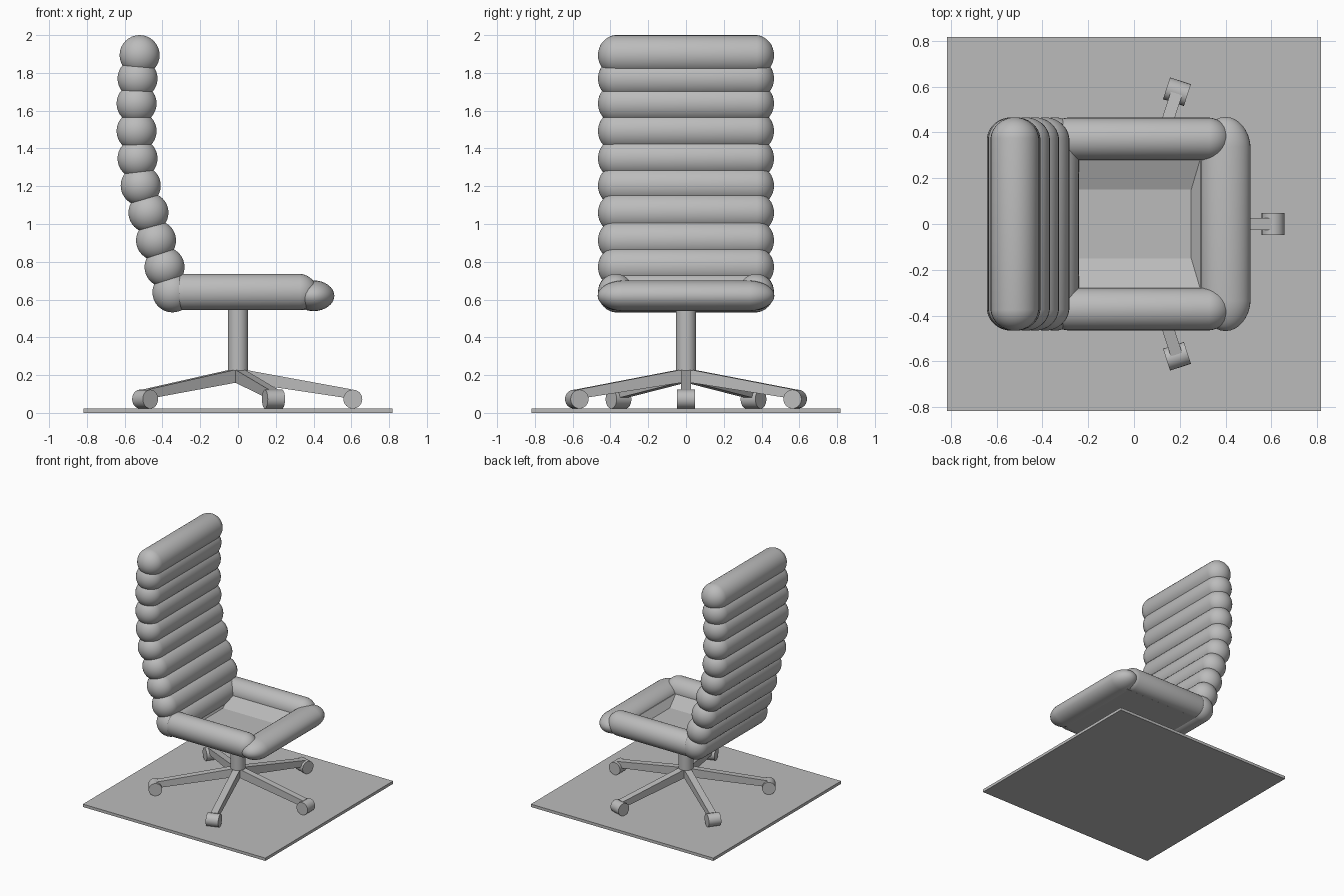
import bpy, bmesh, math
from mathutils import Matrix, Vector

if "Cube" in bpy.data.objects:
    bpy.data.objects.remove(bpy.data.objects["Cube"])

grey = bpy.data.materials.new("plain grey")
grey.diffuse_color = (0.5, 0.5, 0.5, 1)
grey.use_nodes = True
grey.node_tree.nodes["Principled BSDF"].inputs["Base Color"].default_value = grey.diffuse_color


def finish(name, bm, smooth=True):
    bmesh.ops.recalc_face_normals(bm, faces=bm.faces[:])
    me = bpy.data.meshes.new(name)
    bm.to_mesh(me)
    bm.free()
    ob = bpy.data.objects.new(name, me)
    bpy.context.collection.objects.link(ob)
    me.materials.append(grey)
    if smooth:
        bpy.ops.object.select_all(action='DESELECT')
        ob.select_set(True)
        bpy.context.view_layer.objects.active = ob
        bpy.ops.object.shade_smooth_by_angle(angle=math.radians(35))
    return ob


def capsule(name, centre, axis, radii, half, cap):
    """Padded roll: elliptical section radii, overall half length, cap length."""
    bm = bmesh.new()
    rings = 17
    bmesh.ops.create_uvsphere(bm, u_segments=32, v_segments=rings, radius=1)
    k = 1 / math.cos(math.pi / (2 * rings))
    for v in bm.verts:
        a, b, c = v.co
        along = c * cap + math.copysign(half - cap, c)
        a, b = a * radii[0] * k, b * radii[1] * k
        v.co = Vector((a, along, b) if axis == 'y' else (along, a, b)) + Vector(centre)
    return finish(name, bm)


def box(name, x, y, z):
    bm = bmesh.new()
    bmesh.ops.create_cube(bm, size=1)
    for v in bm.verts:
        v.co = [r[0] if c < 0 else r[1] for c, r in zip(v.co, (x, y, z))]
    return finish(name, bm, False)


def cylinder(name, radius, depth, matrix, segments=32):
    bm = bmesh.new()
    bmesh.ops.create_cone(bm, cap_ends=True, segments=segments, radius1=radius,
                          radius2=radius, depth=depth, matrix=matrix)
    return finish(name, bm)


# floor mat
box("floor_mat", (-0.818, 0.818), (-0.818, 0.818), (0, 0.023))

# backrest rolls, bottom to top
rolls = [(-0.347, 0.638), (-0.389, 0.772), (-0.434, 0.913), (-0.474, 1.06),
         (-0.515, 1.203), (-0.532, 1.347), (-0.537, 1.492), (-0.537, 1.638),
         (-0.532, 1.77), (-0.521, 1.894)]
for i, (x, z) in enumerate(rolls):
    capsule(f"back_roll_{i + 1}", (x, 0, z), 'y', (0.106, 0.106), 0.466, 0.1)

# seat border rolls
for side, s in (("left", 1), ("right", -1)):
    capsule(f"seat_{side}_roll", (0.02, s * 0.372, 0.64), 'x', (0.093, 0.096), 0.40, 0.1)
capsule("seat_front_roll", (0.4, 0, 0.62), 'y', (0.11, 0.081), 0.468, 0.145)

# dished seat pan: outer slab, rim, sloped sides, flat centre
bm = bmesh.new()


def rect(x0, x1, y, z):
    return [bm.verts.new(p) for p in ((x0, -y, z), (x1, -y, z), (x1, y, z), (x0, y, z))]


loops = [rect(-0.35, 0.40, 0.37, 0.544), rect(-0.35, 0.40, 0.37, 0.65),
         rect(-0.27, 0.29, 0.285, 0.64), rect(-0.24, 0.25, 0.15, 0.585)]
bm.faces.new(loops[0])
bm.faces.new(loops[-1])
for a, b in zip(loops, loops[1:]):
    for i in range(4):
        j = (i + 1) % 4
        bm.faces.new((a[i], a[j], b[j], b[i]))
finish("seat_pan", bm, False)

# column
cylinder("column", 0.054, 0.33, Matrix.Translation((0, 0, 0.39)))
cylinder("hub", 0.035, 0.05, Matrix.Translation((0, 0, 0.205)))

# five legs with casters
for i in range(5):
    turn = Matrix.Rotation(math.radians(72 * i), 4, 'Z')
    bm = bmesh.new()
    bmesh.ops.create_cube(bm, size=1)
    for v in bm.verts:
        outer, top = v.co.x > 0, v.co.z > 0
        v.co.y *= 0.052
        v.co.x = 0.60 if outer else 0.0
        v.co.z = (0.125 if top else 0.075) if outer else (0.235 if top else 0.165)
    bm.transform(turn)
    finish(f"leg_{i + 1}", bm, False)
    cylinder(f"caster_{i + 1}", 0.05, 0.096,
             turn @ Matrix.Translation((0.608, 0, 0.073)) @ Matrix.Rotation(math.pi / 2, 4, 'X'), 24)
